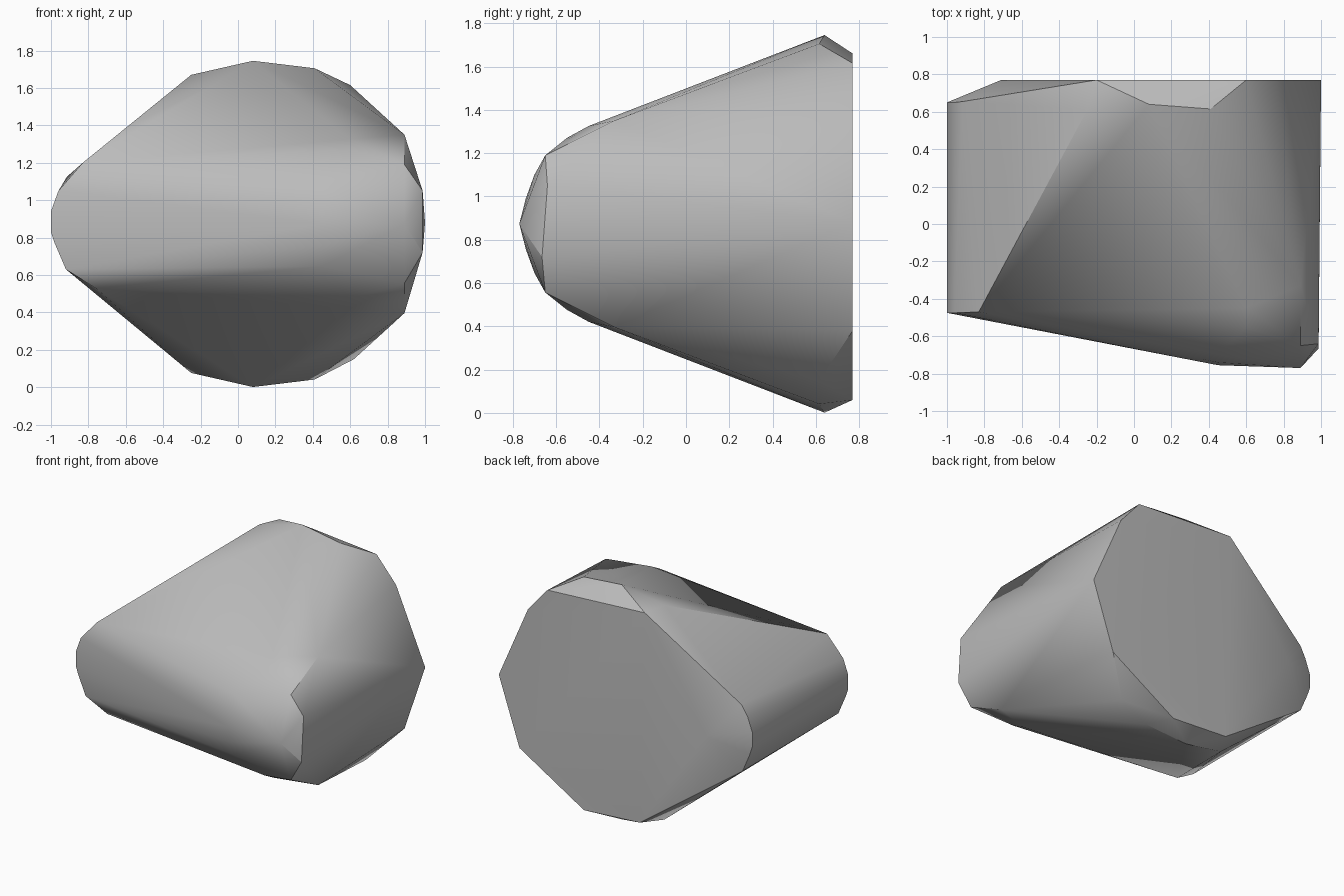
import bpy
import bmesh
import math

default_cube = bpy.data.objects.get("Cube")
if default_cube:
    bpy.data.objects.remove(default_cube, do_unlink=True)

MID_HEIGHT = 0.873


def plain_material(name, colour):
    material = bpy.data.materials.new(name)
    material.use_nodes = True
    material.diffuse_color = colour
    material.node_tree.nodes["Principled BSDF"].inputs["Base Color"].default_value = colour
    return material


def mirrored(points):
    """Return the points together with their reflection about the middle height."""
    return points + [(x, y, 2 * MID_HEIGHT - z) for x, y, z in points]


def at_depth(y, outline):
    """Place an (x, z) outline on a plane of constant depth."""
    return [(x, y, z) for x, z in outline]


def at_side(x, outline):
    """Place a (y, z) outline on a plane of constant x."""
    return [(x, y, z) for y, z in outline]


def hull_object(name, points, material):
    mesh = bpy.data.meshes.new(name)
    bm = bmesh.new()
    for point in points:
        bm.verts.new(point)
    result = bmesh.ops.convex_hull(bm, input=bm.verts[:])
    spare = {item for key in ("geom_interior", "geom_unused") for item in result[key]
             if isinstance(item, bmesh.types.BMVert)}
    bmesh.ops.delete(bm, geom=list(spare), context="VERTS")
    bmesh.ops.dissolve_limit(bm, angle_limit=math.radians(0.5),
                             verts=bm.verts[:], edges=bm.edges[:])
    bmesh.ops.recalc_face_normals(bm, faces=bm.faces[:])
    bm.to_mesh(mesh)
    bm.free()
    mesh.materials.append(material)
    obj = bpy.data.objects.new(name, mesh)
    bpy.context.collection.objects.link(obj)
    return obj


# Flat round back
back_disc = at_depth(0.77, [
    (0.6, 1.615), (0.76, 1.43), (1, 0.88), (0.83, 0.38),
    (0.3, 0.06), (-0.16, 0.09), (-0.71, 0.88), (-0.2, 1.66)])

# Widest rim, just ahead of the back
rim = mirrored([(-0.25, 0.61, 1.67), (0.08, 0.64, 1.745), (0.41, 0.615, 1.705)])
rim += at_depth(0.615, [(0.62, 0.15), (-0.32, 0.14)])

# Narrow rounded end, the same section at both depths
end_section = [(-1, 0.83), (-1, 0.94), (-0.96, 1.05), (-0.92, 0.63), (-0.98, 0.77)]
narrow_end = at_depth(-0.475, end_section) + at_depth(0.65, end_section)
narrow_end += [(-0.915, 0.655, 1.125), (-0.83, -0.47, 1.2), (-0.76, -0.45, 0.53)]

# Curved front ridge and its chamfered broad end
ridge = mirrored(at_side(0.45, [(-0.755, MID_HEIGHT), (-0.74, 0.99), (-0.7, 1.1)])
                 + at_side(0.6, [(-0.45, 1.325), (-0.55, 1.27)]))
broad_end = mirrored(at_side(0.89, [(-0.77, MID_HEIGHT), (-0.65, 1.19), (-0.33, 1.35)]))
broad_end += at_side(0.987, [(-0.64, 1.05), (-0.665, 0.72)])

grey = plain_material("plain_grey", (0.5, 0.5, 0.5, 1))
body = hull_object("body_hull", back_disc + rim + narrow_end + ridge + broad_end, grey)

# Soft shading with the hard rims kept
bpy.ops.object.select_all(action="DESELECT")
body.select_set(True)
bpy.context.view_layer.objects.active = body
bpy.ops.object.shade_smooth_by_angle(angle=math.radians(30))
